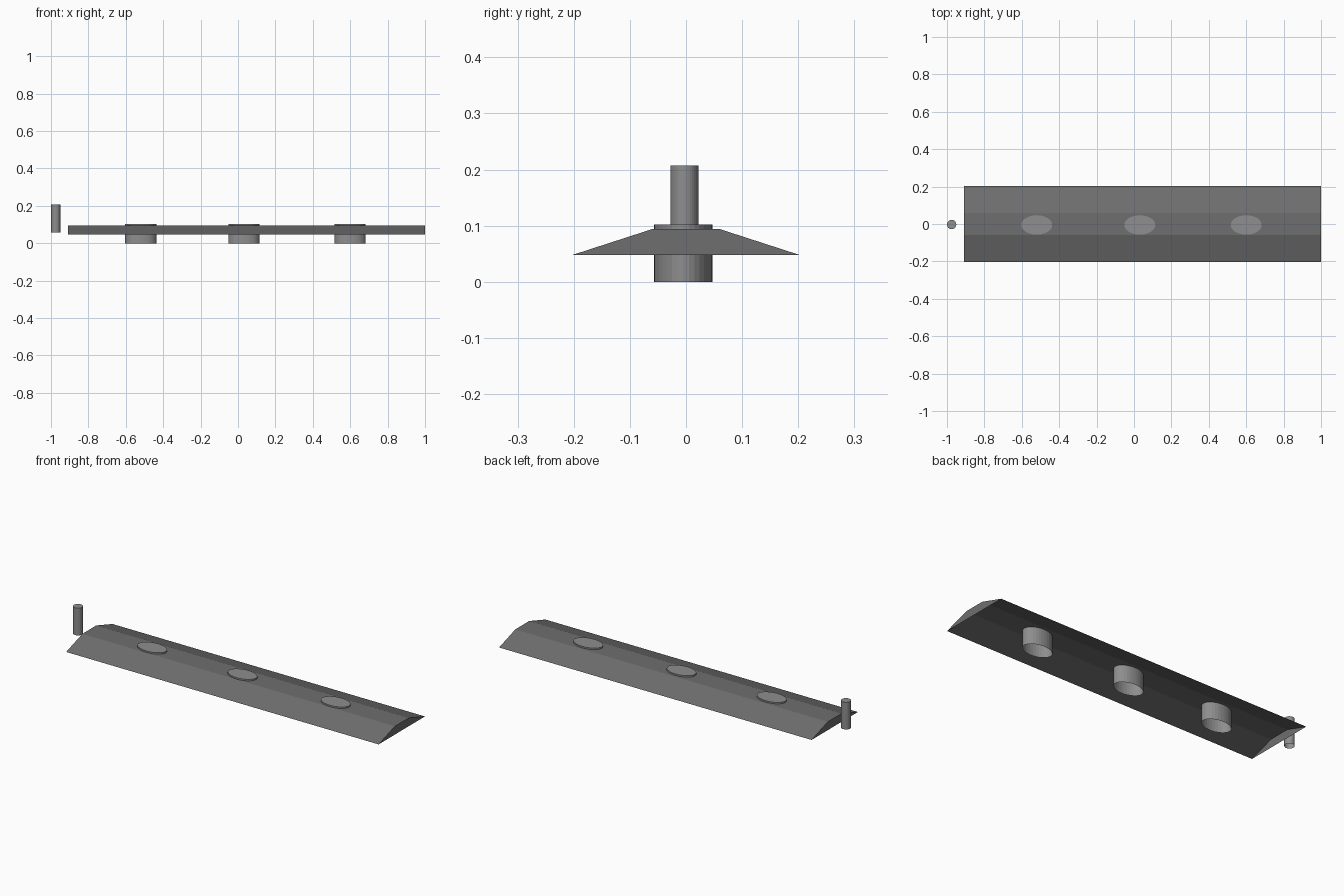
import bpy, bmesh

if "Cube" in bpy.data.objects:
    bpy.data.objects.remove(bpy.data.objects["Cube"])


def grey(name, v):
    mat = bpy.data.materials.new(name)
    mat.diffuse_color = (v, v, v, 1)
    mat.use_nodes = True
    mat.node_tree.nodes["Principled BSDF"].inputs["Base Color"].default_value = mat.diffuse_color
    return mat


dark = grey("dark_grey", 0.157)
mid = grey("mid_grey", 0.271)


def add_object(name, bm, mat):
    mesh = bpy.data.meshes.new(name)
    bm.to_mesh(mesh)
    bm.free()
    mesh.materials.append(mat)
    ob = bpy.data.objects.new(name, mesh)
    bpy.context.collection.objects.link(ob)
    return ob


def capped_tube(name, x, y, rx, ry, z0, z1, sides=32):
    """Upright tube with a closed top and an open bottom."""
    bm = bmesh.new()
    bmesh.ops.create_cone(bm, cap_ends=True, segments=sides,
                          radius1=1, radius2=1, depth=1)
    bottom = [f for f in bm.faces if f.normal.z < -0.5]
    bmesh.ops.delete(bm, geom=bottom, context='FACES_ONLY')
    bmesh.ops.scale(bm, vec=(rx, ry, z1 - z0), verts=bm.verts)
    ob = add_object(name, bm, mid)
    ob.location = (x, y, (z0 + z1) / 2)
    return ob


# Long bevelled cover: trapezoid profile, closed ends, open underside
profile = [(-0.202, 0.048), (-0.060, 0.094), (0.060, 0.094), (0.202, 0.048)]
bm = bmesh.new()
left = [bm.verts.new((-0.908, y, z)) for y, z in profile]
right = [bm.verts.new((1.0, y, z)) for y, z in profile]
for i in range(3):
    bm.faces.new((left[i], right[i], right[i + 1], left[i + 1]))
bm.faces.new(left)
bm.faces.new(right[::-1])
add_object("cover", bm, dark)

# Three oval plugs passing through the cover
for i, x in enumerate((-0.52, 0.031, 0.60)):
    capped_tube(f"oval_plug_{i + 1}", x, -0.005, 0.083, 0.052, 0.0, 0.102)

# Separate upright peg past the left end
capped_tube("end_peg", -0.975, -0.003, 0.025, 0.025, 0.057, 0.207)
